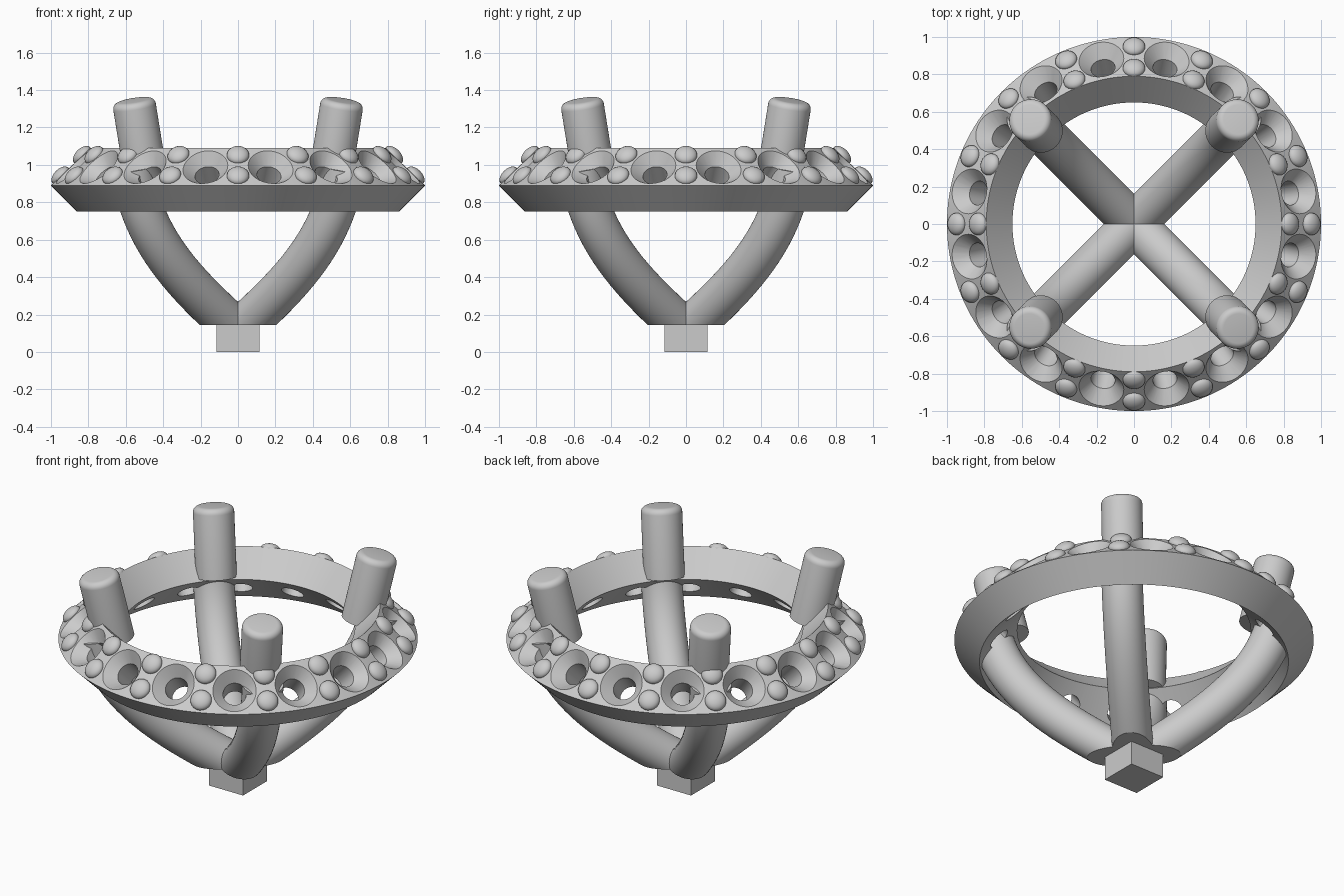
import bpy, bmesh, math
from mathutils import Matrix, Vector

if "Cube" in bpy.data.objects:
    bpy.data.objects.remove(bpy.data.objects["Cube"])

PRONG_R = 0.115


def finish(bm, name, smooth=True):
    bmesh.ops.recalc_face_normals(bm, faces=bm.faces)
    me = bpy.data.meshes.new(name)
    bm.to_mesh(me)
    bm.free()
    ob = bpy.data.objects.new(name, me)
    bpy.context.collection.objects.link(ob)
    if smooth:
        shade(ob)
    return ob


def shade(ob):
    bpy.ops.object.select_all(action='DESELECT')
    ob.select_set(True)
    bpy.context.view_layer.objects.active = ob
    bpy.ops.object.shade_smooth_by_angle(angle=math.radians(30))


def skin(bm, loops, closed=False):
    """Bridge successive vertex loops; cap the ends unless closed."""
    n = len(loops[0])
    for i in range(len(loops) if closed else len(loops) - 1):
        a, b = loops[i], loops[(i + 1) % len(loops)]
        for j in range(n):
            k = (j + 1) % n
            bm.faces.new((a[j], a[k], b[k], b[j]))
    if not closed:
        bm.faces.new(loops[0])
        bm.faces.new(loops[-1])


def lathe(bm, profile, segs, mat=Matrix(), closed=False):
    loops = [[bm.verts.new(mat @ Vector((r * math.cos(2 * math.pi * j / segs),
                                         r * math.sin(2 * math.pi * j / segs), z)))
              for j in range(segs)] for r, z in profile]
    skin(bm, loops, closed)


def placed(angle, r, z, axis):
    """Local z along axis (radial, up), placed at radius r and turned about z."""
    d = Vector((axis[0], 0, axis[1])).normalized()
    side = Vector((0, 1, 0))
    rot = Matrix((side.cross(d), side, d)).transposed().to_4x4()
    return Matrix.Rotation(angle, 4, 'Z') @ Matrix.Translation((r, 0, z)) @ rot


# Halo ring: a tilted rectangle section
bm = bmesh.new()
lathe(bm, [(0.79, 1.09), (1.0, 0.89), (0.86, 0.75), (0.65, 0.95)], 160, closed=True)
ring = finish(bm, "halo_ring", smooth=False)

# Countersunk stone seats drilled through the ring
bm = bmesh.new()
for i in range(16):
    m = placed(math.radians(22.5 * (i + 0.5)), 0.895, 0.99, (1, 1))
    lathe(bm, [(0.065, -0.3), (0.065, -0.065), (0.145, 0.02)], 40, m)
cutter = finish(bm, "seat_cutter", smooth=False)
mod = ring.modifiers.new("seats", 'BOOLEAN')
mod.object = cutter
mod.operation = 'DIFFERENCE'
mod.solver = 'EXACT'
bpy.context.view_layer.objects.active = ring
bpy.ops.object.modifier_apply(modifier="seats")
bpy.data.objects.remove(cutter)
shade(ring)

# Pairs of flattened beads between the seats
bm = bmesh.new()
for i in range(16):
    for r, z in ((0.948, 0.942), (0.833, 1.052)):
        m = placed(math.radians(22.5 * i), r, z, (1, 1))
        bmesh.ops.create_uvsphere(bm, u_segments=20, v_segments=12, radius=1,
                                  matrix=m @ Matrix.Diagonal((0.06, 0.06, 0.036, 1)))
finish(bm, "beads")

# Curved arms from the base up into the ring, cut flat at the bottom
path = [Vector(p) for p in ((-0.1, 0.05), (0.35, 0.33), (0.72, 0.57), (0.80, 0.98))]


def bezier(t):
    s = 1 - t
    return (path[0] * s**3 + path[1] * 3 * s * s * t
            + path[2] * 3 * s * t * t + path[3] * t**3)


for i in range(4):
    ang = math.radians(45 + 90 * i)
    turn = Matrix.Rotation(ang, 4, 'Z')
    bm = bmesh.new()
    loops = []
    for k in range(25):
        t = k / 24
        p = bezier(t)
        d = (bezier(t + 0.001) - bezier(t - 0.001)).normalized()
        loop = []
        for j in range(48):
            a = 2 * math.pi * j / 48
            u, v = PRONG_R * math.cos(a), PRONG_R * math.sin(a)
            loop.append(bm.verts.new(turn @ Vector((p.x + d.y * u, v, p.y - d.x * u))))
        loops.append(loop)
    skin(bm, loops)
    cut = bmesh.ops.bisect_plane(bm, geom=bm.verts[:] + bm.edges[:] + bm.faces[:],
                                 plane_co=(0, 0, 0.145), plane_no=(0, 0, -1),
                                 clear_outer=True)
    edges = [e for e in cut["geom_cut"] if isinstance(e, bmesh.types.BMEdge)]
    bmesh.ops.holes_fill(bm, edges=edges, sides=0)
    finish(bm, f"arm_{i + 1}")

    # Upper prong leaning outward, with a rounded top edge
    lo, hi = Vector((0.70, 0.95)), Vector((0.79, 1.345))
    length = (hi - lo).length
    b = 0.035
    prof = [(PRONG_R, 0)] + [
        (PRONG_R - b + b * math.cos(q * math.pi / 12),
         length - b + b * math.sin(q * math.pi / 12)) for q in range(7)]
    bm = bmesh.new()
    lathe(bm, prof, 48, placed(ang, lo.x, lo.y, hi - lo))
    finish(bm, f"prong_{i + 1}")

# Square base peg
bm = bmesh.new()
bmesh.ops.create_cube(bm, size=1, matrix=Matrix.Translation((0, 0, 0.08))
                      @ Matrix.Diagonal((0.23, 0.23, 0.16, 1)))
finish(bm, "base_peg", smooth=False)
